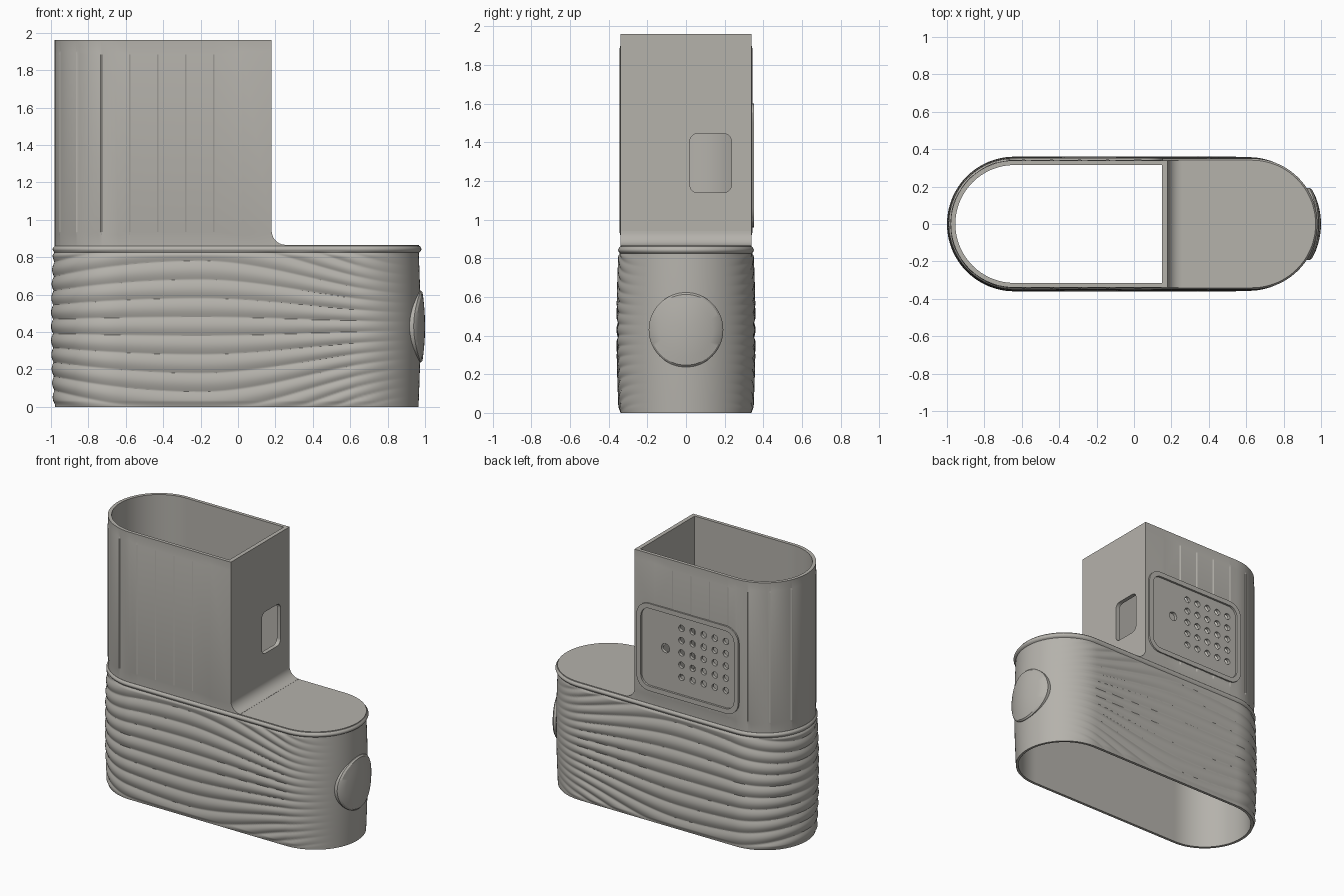
import bpy, bmesh
from math import sin, cos, pi, sqrt

cube = bpy.data.objects.get("Cube")
if cube:
    bpy.data.objects.remove(cube, do_unlink=True)

grey = bpy.data.materials.new("warm_grey")
grey.use_nodes = True
grey.diffuse_color = (0.46, 0.445, 0.41, 1)
grey.node_tree.nodes["Principled BSDF"].inputs["Base Color"].default_value = grey.diffuse_color


def finish(name, bm, angle=30):
    bmesh.ops.recalc_face_normals(bm, faces=bm.faces)
    mesh = bpy.data.meshes.new(name)
    bm.to_mesh(mesh)
    bm.free()
    mesh.materials.append(grey)
    ob = bpy.data.objects.new(name, mesh)
    bpy.context.collection.objects.link(ob)
    activate(ob)
    bpy.ops.object.shade_smooth_by_angle(angle=angle * pi / 180)
    return ob


def activate(ob):
    bpy.ops.object.select_all(action='DESELECT')
    ob.select_set(True)
    bpy.context.view_layer.objects.active = ob


def loft(name, rings, cyclic=True, angle=30):
    """Skin closed rings of equal length; cyclic joins the last to the first."""
    bm = bmesh.new()
    rows = [[bm.verts.new(p) for p in ring] for ring in rings]
    pairs = list(zip(rows, rows[1:]))
    if cyclic:
        pairs.append((rows[-1], rows[0]))
    else:
        bm.faces.new(rows[0])
        bm.faces.new(rows[-1])
    for a, b in pairs:
        for i in range(len(a)):
            bm.faces.new((a[i - 1], a[i], b[i], b[i - 1]))
    return finish(name, bm, angle)


def prism(name, pts, axis, lo, hi):
    """Extrude a 2D outline along an axis between two depths."""
    place = {'X': lambda p, d: (d, p[0], p[1]),
             'Y': lambda p, d: (p[0], d, p[1]),
             'Z': lambda p, d: (p[0], p[1], d)}[axis]
    return loft(name, [[place(p, d) for p in pts] for d in (lo, hi)], False)


def rounded_rect(x0, x1, y0, y1, r, n=8):
    pts = []
    for k, (cx, cy) in enumerate(((x1 - r, y1 - r), (x0 + r, y1 - r),
                                  (x0 + r, y0 + r), (x1 - r, y0 + r))):
        for i in range(n + 1):
            a = (k + i / n) * pi / 2
            pts.append((cx + r * cos(a), cy + r * sin(a)))
    return pts


def circle(cx, cy, r, n=20):
    return [(cx + r * cos(2 * pi * i / n), cy + r * sin(2 * pi * i / n)) for i in range(n)]


def cut(targets, cutter):
    for ob in targets:
        mod = ob.modifiers.new("cut", 'BOOLEAN')
        mod.operation = 'DIFFERENCE'
        mod.solver = 'EXACT'
        mod.object = cutter
        activate(ob)
        bpy.ops.object.modifier_apply(modifier=mod.name)
    bpy.data.objects.remove(cutter, do_unlink=True)


def ease(t):
    t = max(0, min(1, t))
    return t * t * (3 - 2 * t)


LEFT, RIGHT, TOP = -0.64, 0.63, 0.86

# Rippled base: a stadium shell, open below
N_SIDE, N_ARC, ROWS = 80, 44, 170
outline = []      # (centre x, centre y, normal x, normal y)
for i in range(N_SIDE):
    outline.append((RIGHT + (LEFT - RIGHT) * i / N_SIDE, 0, 0, -1))
for i in range(N_ARC):
    a = -pi / 2 - pi * i / N_ARC
    outline.append((LEFT, 0, cos(a), sin(a)))
for i in range(N_SIDE):
    outline.append((LEFT + (RIGHT - LEFT) * i / N_SIDE, 0, 0, 1))
for i in range(N_ARC):
    a = pi / 2 - pi * i / N_ARC
    outline.append((RIGHT, 0, cos(a), sin(a)))


def base_radius(x, z):
    neck = 0.825
    if z > neck:                                   # rim bead
        return 0.341 + 0.01 * sin(pi * (z - neck) / (TOP - neck))
    if x < -0.2:
        spacing = 0.1 - 0.025 * ((x + 0.2) / 0.8) ** 2
    else:
        spacing = 0.1 - 0.05 * ease((x + 0.2) / 1.15)
    fade = 1 - ease((x - 0.5) / 0.42)
    ridge = abs(cos(pi * (z - 0.43) / spacing))
    ends = min(1, z / 0.03, (neck - z) / 0.02 + 0.3)
    return 0.335 + 0.011 * sin(pi * z / TOP) + (0.003 + 0.011 * ridge * ends) * fade


rings = []
for k in range(ROWS + 1):
    z = TOP * k / ROWS
    ring = []
    for cx, cy, nx, ny in outline:
        r = base_radius(cx + 0.34 * nx, z)
        ring.append((cx + r * nx, r * ny, z))
    rings.append(ring)
for z in (TOP, 0):
    rings.append([(cx + 0.318 * nx, 0.318 * ny, z) for cx, cy, nx, ny in outline])
loft("rippled_base", rings, angle=32)

# Flat roof over the toe, and the fillet that meets the tower
roof = [(0.155, -0.338)]
roof += [(RIGHT + 0.338 * cos(pi * (i / 40 - 0.5)), 0.338 * sin(pi * (i / 40 - 0.5))) for i in range(41)]
roof.append((0.155, 0.338))
prism("toe_roof", roof, 'Z', 0.84, 0.865)
fillet = [(0.17, 0.85), (0.255, 0.85)]
fillet += [(0.255 - 0.075 * sin(pi / 2 * i / 10), 0.941 - 0.075 * cos(pi / 2 * i / 10)) for i in range(11)]
fillet.append((0.17, 0.941))
prism("tower_fillet", fillet, 'Y', -0.339, 0.339)

# Tower: D-shaped tube whose curved wall has overlapping vertical panels
R, FLAT, PITCH = 0.34, 0.18, 0.15
side = FLAT - LEFT
length = 2 * side + pi * R
stops = {0.0, length, side, side + pi * R}
stops |= {side + pi * R * i / 48 for i in range(49)}
half = length / 2
seams = [half + sgn * (half - 0.16 - PITCH * k) for k in range(10) for sgn in (-1, 1)
         if half - 0.16 - PITCH * k > 0]
for s in seams:
    stops |= {s - 0.004, s + 0.004}


def tower_point(s, r, flat):
    if s <= side:
        return (FLAT - s - LEFT) * (flat - LEFT) / side + LEFT, -r
    if s >= side + pi * R:
        return (s - side - pi * R) * (flat - LEFT) / side + LEFT, r
    a = -pi / 2 - (s - side) / R
    return LEFT + r * cos(a), r * sin(a)


def panel_lift(s):
    d = min(s, length - s) - 0.16
    if d < -0.003:
        return 0.004 * max(0, (d + 0.16) / 0.16)
    t = ((d - 0.001) % PITCH) / PITCH
    return 0.004 * (1 - t) if t > 0.0 else 0


samples = sorted(stops)
rings = []
for z, lift in ((0.845, 0), (0.92, 0), (0.935, 1), (1.885, 1), (1.9, 0), (1.96, 0)):
    rings.append([(*tower_point(s, R + lift * panel_lift(s), FLAT), z) for s in samples])
for z in (1.96, 0.845):
    rings.append([(*tower_point(s, 0.315, 0.15), z) for s in samples])
tower = loft("tower", rings, angle=14)

# Window in the flat wall
cut([tower], prism("window_cutter", rounded_rect(0.02, 0.235, 1.14, 1.445, 0.04), 'X', 0.1, 0.25))

# Framed speaker panel on the back
panel = prism("speaker_panel", rounded_rect(-0.67, 0.155, 0.96, 1.6, 0.1), 'Y', 0.325, 0.353)
cut([tower], prism("recess_cutter", rounded_rect(-0.64, 0.125, 0.99, 1.57, 0.075), 'Y', 0.332, 0.4))
cut([panel], prism("inset_cutter", rounded_rect(-0.635, 0.12, 0.995, 1.565, 0.07), 'Y', 0.338, 0.4))
holes = [(-0.2 - 0.09 * c, 1.12 + 0.09 * r, 0.023) for c in range(5) for r in range(5)]
holes.append((-0.07, 1.3, 0.033))
for x, z, r in holes:
    cut([tower, panel], prism("hole_cutter", circle(x, z, r), 'Y', 0.29, 0.4))
for ob in (tower, panel):
    activate(ob)
    bpy.ops.object.shade_smooth_by_angle(angle=14 * pi / 180)

# Round badge wrapped on the toe
rings = []
for r, depth in ((0.02, 0), (0.06, 0), (0.1, 0), (0.14, 0), (0.183, 0), (0.193, 0.008), (0.193, 0.06)):
    ring = []
    for y, dz in circle(0, 0, r, 64):
        ring.append((0.62 + sqrt(0.38 ** 2 - y * y) - 0.4 * dz * dz - depth, y, 0.43 + dz))
    rings.append(ring)
loft("toe_badge", rings, False)
